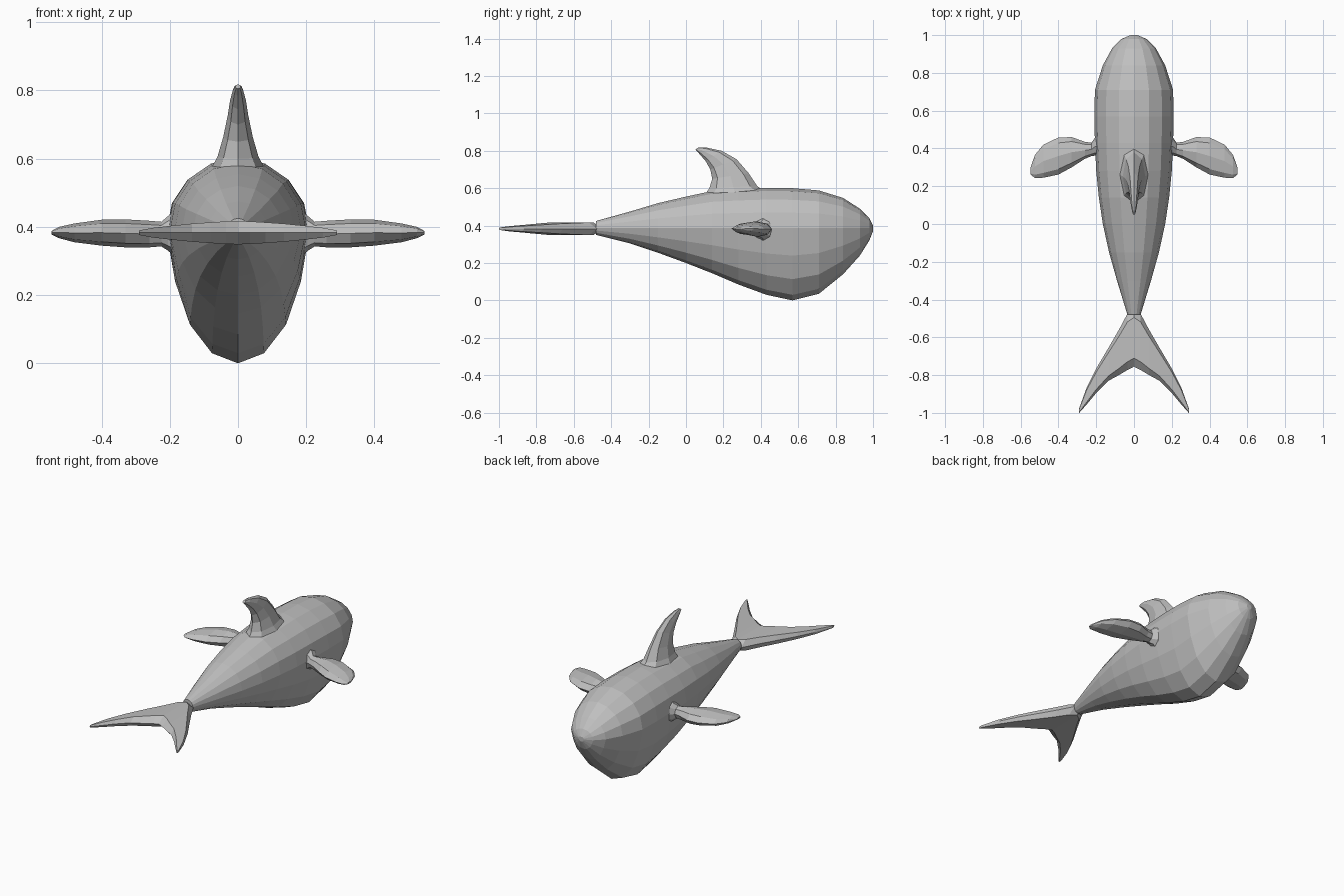
import bpy
import bmesh
from math import sin, cos, tau
from mathutils import Vector

cube = bpy.data.objects.get("Cube")
if cube:
    bpy.data.objects.remove(cube)

grey = bpy.data.materials.new("whale grey")
grey.use_nodes = True
colour = (0.52, 0.52, 0.52, 1)
grey.diffuse_color = colour
grey.node_tree.nodes["Principled BSDF"].inputs["Base Color"].default_value = colour


def ring(centre, across, up, down, sides):
    """Closed oval section with separate upper and lower depth."""
    points = []
    for i in range(sides):
        c, s = cos(tau * i / sides), sin(tau * i / sides)
        points.append(centre + across * c + (up if s > 0 else down) * s)
    return points


def loft(name, rings):
    """Skin a row of sections and cap both ends with flat faces."""
    bm = bmesh.new()
    rows = [[bm.verts.new(p) for p in r] for r in rings]
    n = len(rows[0])
    for a, b in zip(rows, rows[1:]):
        for i in range(n):
            j = (i + 1) % n
            bm.faces.new((a[i], a[j], b[j], b[i]))
    bm.faces.new(rows[0])
    bm.faces.new(rows[-1])
    bmesh.ops.recalc_face_normals(bm, faces=bm.faces)
    mesh = bpy.data.meshes.new(name)
    bm.to_mesh(mesh)
    bm.free()
    mesh.materials.append(grey)
    obj = bpy.data.objects.new(name, mesh)
    bpy.context.collection.objects.link(obj)
    return obj


# Body: y, half width, top, bottom
stations = [
    (-0.48, 0.035, 0.425, 0.35), (-0.30, 0.09, 0.475, 0.305),
    (-0.15, 0.132, 0.52, 0.255), (0.0, 0.165, 0.555, 0.20),
    (0.14, 0.186, 0.585, 0.145), (0.28, 0.20, 0.595, 0.085),
    (0.43, 0.207, 0.602, 0.03), (0.57, 0.21, 0.60, 0.0),
    (0.71, 0.207, 0.588, 0.035), (0.84, 0.165, 0.548, 0.14),
    (0.93, 0.116, 0.49, 0.24), (0.98, 0.066, 0.44, 0.32),
    (1.0, 0.018, 0.40, 0.37),
]
body = []
for y, w, top, bottom in stations:
    mid = 0.388
    section = ring(Vector((0, y, mid)), Vector((w, 0, 0)),
                   Vector((0, 0, top - mid)), Vector((0, 0, mid - bottom)), 16)
    for p in section:
        if p.z < mid - 0.3 * (mid - bottom):
            p.x *= 0.95          # narrow the belly towards its keel
    body.append(section)
loft("body", body)

# Dorsal fin: front point, back point, half thickness
dorsal = []
for yf, zf, yb, zb, w in [
    (0.44, 0.57, 0.09, 0.55, 0.085), (0.38, 0.612, 0.125, 0.60, 0.06),
    (0.335, 0.68, 0.14, 0.65, 0.043), (0.27, 0.755, 0.13, 0.70, 0.03),
    (0.19, 0.80, 0.105, 0.745, 0.023), (0.11, 0.817, 0.07, 0.785, 0.015),
    (0.065, 0.818, 0.05, 0.805, 0.008),
]:
    front, back = Vector((0, yf, zf)), Vector((0, yb, zb))
    side = Vector((w, 0, 0))
    dorsal.append(ring((front + back) / 2, (front - back) / 2, side, side, 8))
loft("dorsal_fin", dorsal)


def flat_section(x, y0, y1, z0, z1):
    half = Vector((0, 0, (z1 - z0) / 2))
    return ring(Vector((x, (y0 + y1) / 2, (z0 + z1) / 2)),
                Vector((0, (y1 - y0) / 2, 0)), half, half, 8)


# Side flippers: x, back, front, bottom, top
flipper = [
    (0.17, 0.355, 0.475, 0.30, 0.46), (0.205, 0.362, 0.46, 0.33, 0.432),
    (0.225, 0.36, 0.43, 0.343, 0.415), (0.26, 0.345, 0.435, 0.34, 0.418),
    (0.33, 0.30, 0.46, 0.34, 0.422), (0.40, 0.262, 0.458, 0.345, 0.421),
    (0.48, 0.245, 0.42, 0.355, 0.41), (0.525, 0.243, 0.365, 0.367, 0.40),
    (0.547, 0.262, 0.30, 0.378, 0.388),
]
for name, sign in (("left_flipper", 1), ("right_flipper", -1)):
    loft(name, [flat_section(sign * x, *rest) for x, *rest in flipper])

# Tail flukes: x, trailing edge, leading edge, half thickness
half_tail = [
    (0.0, -0.755, -0.45, 0.036), (0.035, -0.773, -0.475, 0.035),
    (0.08, -0.80, -0.56, 0.032), (0.135, -0.83, -0.655, 0.028),
    (0.20, -0.895, -0.765, 0.021), (0.25, -0.955, -0.865, 0.015),
    (0.29, -1.0, -0.975, 0.007),
]
tail = [(-x, *rest) for x, *rest in reversed(half_tail[1:])] + half_tail
flukes = []
for x, back, front, t in tail:
    section = flat_section(x, back, front, 0.383 - t, 0.383 + t)
    for p in section:
        # keep the trailing edge blunt and the faces nearly flat
        if abs(p.z - 0.383) > 0.3 * t:
            p.z = 0.383 + t * (0.95 if p.z > 0.383 else -0.95)
    flukes.append(section)
loft("tail_flukes", flukes)
